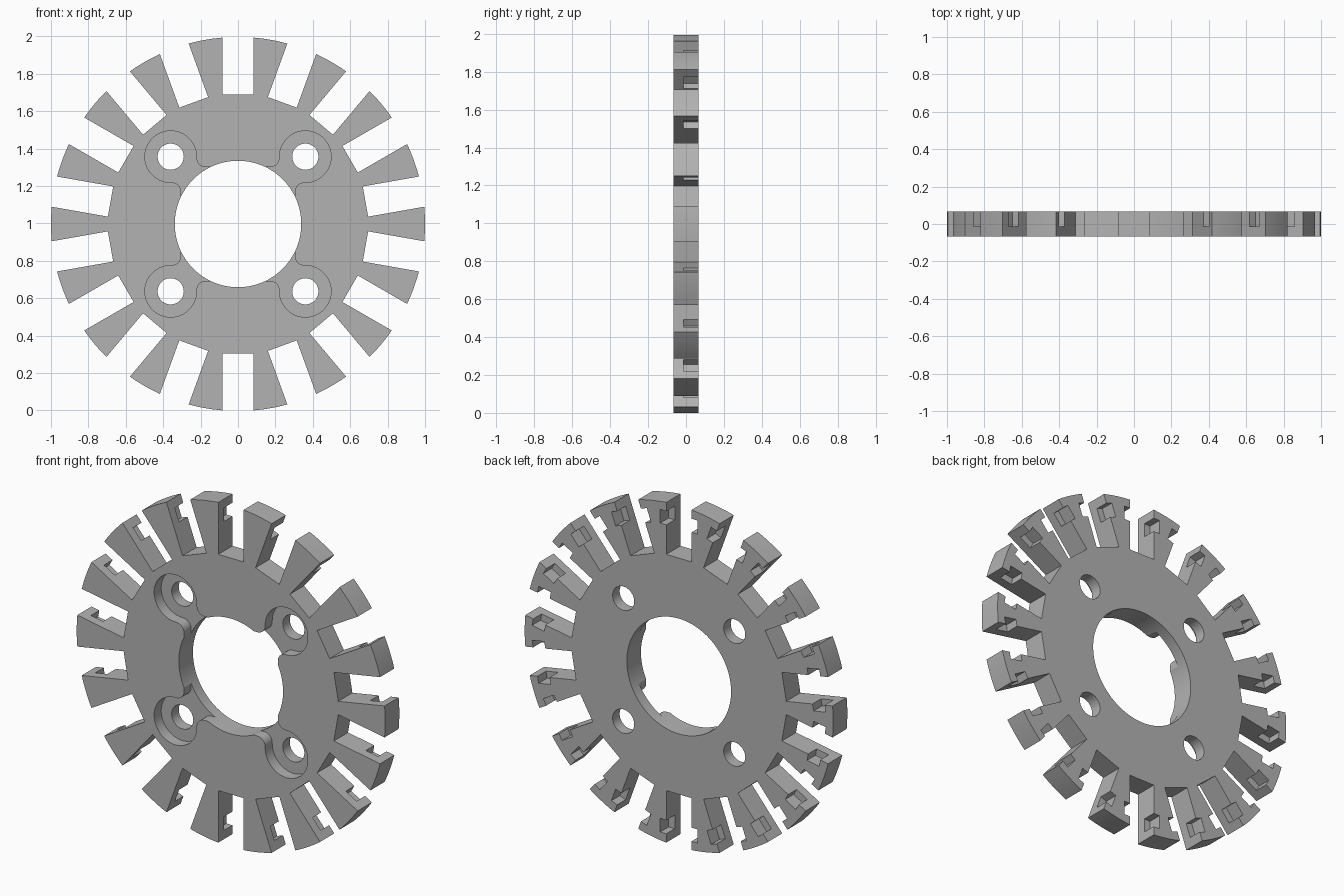
import bpy, bmesh
from math import sin, cos, pi, radians
from mathutils import Matrix, Vector

cube = bpy.data.objects.get("Cube")
if cube:
    bpy.data.objects.remove(cube)

TEETH = 18
HALF = 0.0655                      # half thickness of the plate
SLOT = 0.082                       # half width of a slot
NOTCH = 0.04                       # how far a notch bites into each tooth
CENTRE_Z = 0.9965

steel = bpy.data.materials.new("grey steel")
steel.use_nodes = True
GREY = (0.45, 0.45, 0.45, 1)
steel.diffuse_color = GREY
steel.node_tree.nodes["Principled BSDF"].inputs["Base Color"].default_value = GREY


def arc(cx, cy, r, start, end, steps):
    """Points on an arc, angles in degrees."""
    angles = [radians(start + (end - start) * i / steps) for i in range(steps + 1)]
    return [(cx + r * cos(a), cy + r * sin(a)) for a in angles]


def prism(bm, outline, front, back, turn=0.0):
    """Extrude an (x, z) outline from y=front to y=back, turned about the axle."""
    rot = Matrix.Rotation(-turn, 3, 'Y')
    verts = [bm.verts.new(rot @ Vector((x, front, z))) for x, z in outline]
    face = bm.faces.new(verts)
    new = bmesh.ops.extrude_face_region(bm, geom=[face])["geom"]
    moved = [v for v in new if isinstance(v, bmesh.types.BMVert)]
    bmesh.ops.translate(bm, vec=(0, back - front, 0), verts=moved)


def make_object(name, bm):
    bmesh.ops.recalc_face_normals(bm, faces=bm.faces)
    mesh = bpy.data.meshes.new(name)
    bm.to_mesh(mesh)
    bm.free()
    mesh.materials.append(steel)
    obj = bpy.data.objects.new(name, mesh)
    bpy.context.collection.objects.link(obj)
    return obj


def bar(inner, outer, half_width):
    return [(inner, -half_width), (outer, -half_width), (outer, half_width), (inner, half_width)]


# Plate blank
bm = bmesh.new()
prism(bm, arc(0, 0, 1, 0, 358, 179), -HALF, HALF)
rotor = make_object("slotted_rotor_plate", bm)

# Cutters: slots between teeth, and winding notches open to the back
slots, notches = bmesh.new(), bmesh.new()
for i in range(TEETH):
    turn = (i + 0.5) * 2 * pi / TEETH
    prism(slots, bar(0.692, 1.2, SLOT), -0.2, 0.2, turn)
    prism(notches, bar(0.865, 0.945, SLOT + NOTCH), -0.013, 0.2, turn)

# Cutters: centre bore and four bolt holes
bores = bmesh.new()
prism(bores, arc(0, 0, 0.338, 0, 357, 119), -0.2, 0.2)
for i in range(4):
    prism(bores, arc(0.36, 0.36, 0.07, 0, 352.5, 47), -0.2, 0.2, i * pi / 2)

# Cutters: round counterbores that flare into the centre bore
pockets = bmesh.new()
half = arc(0.36, 0.36, 0.138, 45, 180, 24)
half += arc(0.172, 0.354, 0.05, 0, -90, 12) + [(0.12, 0.304)]
outline = half + [(z, x) for x, z in reversed(half[1:])]
for i in range(4):
    prism(pockets, outline, -0.2, 0, i * pi / 2)

cutters = [make_object(name, b) for name, b in (
    ("slot_cutter", slots), ("notch_cutter", notches),
    ("bore_cutter", bores), ("pocket_cutter", pockets))]
for cutter in cutters:
    cutter.hide_render = True
    mod = rotor.modifiers.new(cutter.name, 'BOOLEAN')
    mod.operation = 'DIFFERENCE'
    mod.solver = 'EXACT'
    mod.object = cutter

# Bake the cuts and drop the cutters
bpy.context.view_layer.update()
graph = bpy.context.evaluated_depsgraph_get()
rotor_mesh = bpy.data.meshes.new_from_object(rotor.evaluated_get(graph))
rotor.modifiers.clear()
rotor.data = rotor_mesh
for cutter in cutters:
    bpy.data.objects.remove(cutter)

rotor.location.z = CENTRE_Z
bpy.ops.object.select_all(action='DESELECT')
rotor.select_set(True)
bpy.context.view_layer.objects.active = rotor
bpy.ops.object.shade_smooth_by_angle(angle=radians(20))
